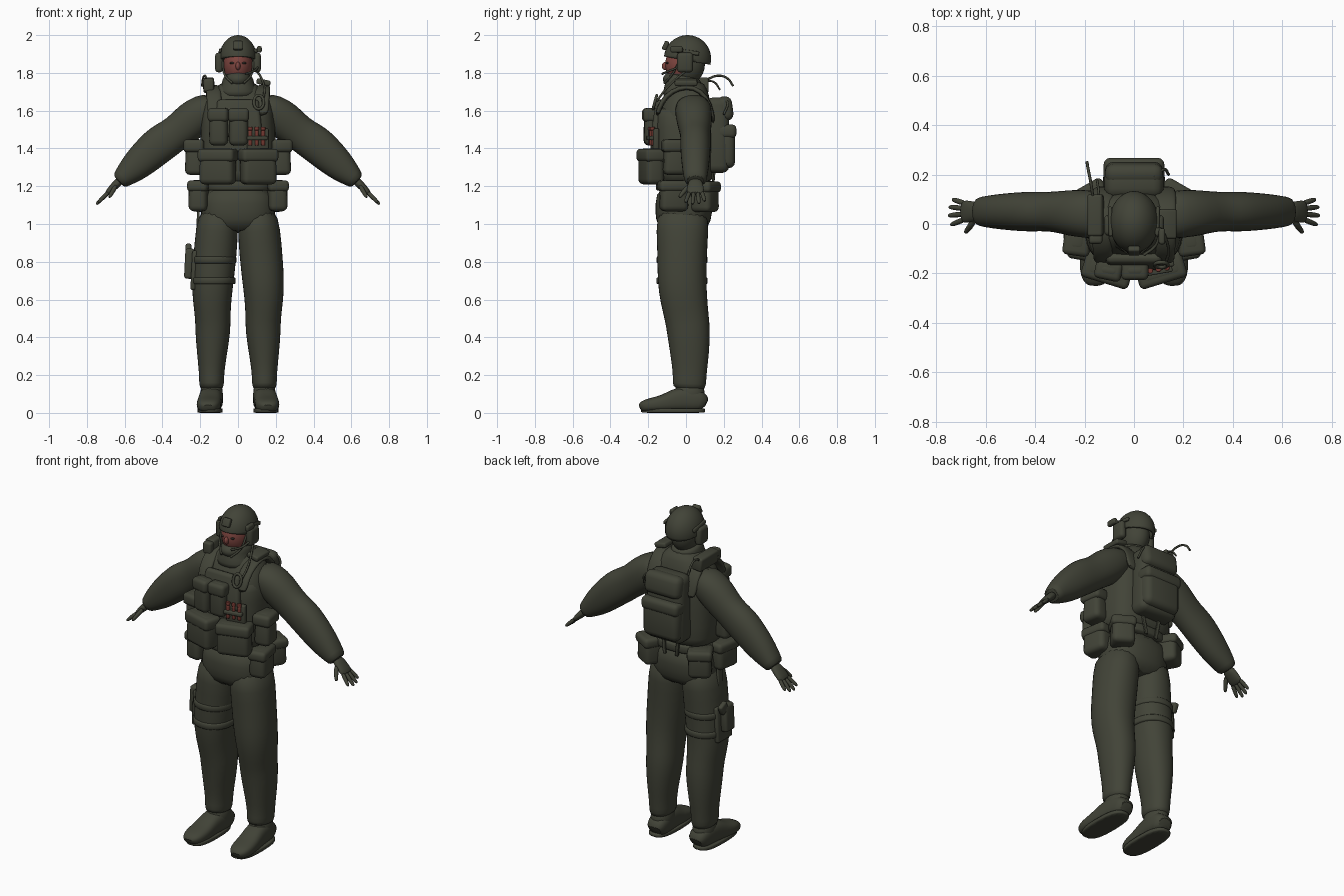
import bpy, bmesh, math
from mathutils import Vector, Euler

if "Cube" in bpy.data.objects:
    bpy.data.objects.remove(bpy.data.objects["Cube"])


def material(name, rgb):
    m = bpy.data.materials.new(name)
    m.use_nodes = True
    m.diffuse_color = (*rgb, 1)
    m.node_tree.nodes["Principled BSDF"].inputs["Base Color"].default_value = (*rgb, 1)
    return m


olive = material("dark olive", (0.054, 0.057, 0.039))
skin = material("reddish skin", (0.21, 0.06, 0.05))
red = material("shell red", (0.17, 0.04, 0.03))
dark = material("near black", (0.03, 0.025, 0.02))


def finish(name, bm, mat):
    bmesh.ops.recalc_face_normals(bm, faces=bm.faces[:])
    me = bpy.data.meshes.new(name)
    bm.to_mesh(me)
    bm.free()
    me.materials.append(mat)
    ob = bpy.data.objects.new(name, me)
    bpy.context.collection.objects.link(ob)
    bpy.ops.object.select_all(action='DESELECT')
    ob.select_set(True)
    bpy.context.view_layer.objects.active = ob
    bpy.ops.object.shade_smooth_by_angle(angle=math.radians(50))
    return ob


def box(name, c, size, rot=(0, 0, 0), bev=0.02, mat=olive, taper=1.0):
    """Rounded box, optionally narrowed at the top."""
    bm = bmesh.new()
    bmesh.ops.create_cube(bm, size=1)
    for v in bm.verts:
        k = taper if v.co.z > 0 else 1
        v.co = Vector((v.co.x * size[0] * k, v.co.y * size[1] * k, v.co.z * size[2]))
    bmesh.ops.bevel(bm, geom=bm.edges[:], offset=min(bev, min(size) * 0.42), segments=3,
                    profile=0.5, affect='EDGES', clamp_overlap=True)
    mtx = Euler([math.radians(a) for a in rot]).to_matrix()
    for v in bm.verts:
        v.co = mtx @ v.co + Vector(c)
    return finish(name, bm, mat)


def pouch(name, c, size, rz=0, taper=0.96):
    """Soft pouch with a closing flap and a tab."""
    box(name, c, size, (0, 0, rz), 0.028, taper=taper)
    x, y, z = c
    w, d, h = size
    box(name + "_flap", (x, y, z + h * 0.31), (w + 0.01, d + 0.012, h * 0.36), (0, 0, rz), 0.02)


def ball(name, c, r, mat=olive):
    bm = bmesh.new()
    bmesh.ops.create_uvsphere(bm, u_segments=32, v_segments=20, radius=1)
    for v in bm.verts:
        v.co = Vector([v.co[i] * r[i] + c[i] for i in range(3)])
    return finish(name, bm, mat)


def loft(name, rings, ref=(0, 1, 0), n=18, p=2.2, mat=olive):
    """Skin rings (x, y, z, half width, half depth along ref) into a smooth tube."""
    bm = bmesh.new()
    pts = [Vector(r[:3]) for r in rings]
    loops = []
    for i, r in enumerate(rings):
        t = (pts[min(i + 1, len(pts) - 1)] - pts[max(i - 1, 0)]).normalized()
        u = Vector(ref).cross(t).normalized()
        w = t.cross(u)
        loop = []
        for k in range(n):
            a = 2 * math.pi * k / n
            c, s = math.cos(a), math.sin(a)
            c = math.copysign(abs(c) ** (2 / p), c)
            s = math.copysign(abs(s) ** (2 / p), s)
            loop.append(bm.verts.new(pts[i] + u * r[3] * c + w * r[4] * s))
        loops.append(loop)
    for a, b in zip(loops, loops[1:]):
        for k in range(n):
            bm.faces.new((a[k], a[(k + 1) % n], b[(k + 1) % n], b[k]))
    bm.faces.new(loops[0])
    bm.faces.new(loops[-1])
    ob = finish(name, bm, mat)
    for f in ob.data.polygons:
        f.use_smooth = True
    ob.modifiers.new("soft", 'SUBSURF').levels = 1
    return ob


def cable(name, pts, r, mat=olive, cyclic=False):
    cu = bpy.data.curves.new(name, 'CURVE')
    cu.dimensions = '3D'
    cu.bevel_depth = r
    cu.bevel_resolution = 2
    cu.resolution_u = 6
    cu.use_fill_caps = True
    sp = cu.splines.new('BEZIER')
    sp.bezier_points.add(len(pts) - 1)
    for b, q in zip(sp.bezier_points, pts):
        b.co = q
        b.handle_left_type = b.handle_right_type = 'AUTO'
    sp.use_cyclic_u = cyclic
    cu.materials.append(mat)
    bpy.context.collection.objects.link(bpy.data.objects.new(name, cu))


# Torso, vest, hips and collar
loft("torso", [(0, -.01, 1.14, .18, .14), (0, -.01, 1.3, .19, .14), (0, -.01, 1.45, .2, .145),
               (0, -.01, 1.58, .2, .145), (0, .01, 1.67, .17, .125), (0, .01, 1.72, .12, .1),
               (0, .01, 1.76, .08, .08)], p=2.5)
loft("vest", [(0, -.01, 1.21, .195, .15), (0, -.01, 1.25, .2, .155), (0, -.01, 1.45, .205, .16),
              (0, -.01, 1.58, .195, .16), (0, -.01, 1.63, .165, .15)], p=2.9)
loft("hips", [(0, -.015, .95, .17, .12), (0, -.015, 1.02, .2, .15), (0, -.01, 1.1, .2, .155),
              (0, -.01, 1.21, .185, .145)], p=2.4)
loft("belt", [(0, -.01, z, .192, .152) for z in (1.175, 1.18, 1.225, 1.23)], p=2.4)
loft("collar", [(0, -.01, 1.67, .12, .115), (0, -.015, 1.71, .105, .11), (0, -.015, 1.74, .085, .095),
                (0, -.01, 1.765, .085, .095), (0, -.005, 1.79, .07, .08)])
box("chest_plate", (0, -.15, 1.56), (.26, .05, .2), (-8, 0, 0), .02, taper=.85)

# Helmet
helmet = bmesh.new()
bmesh.ops.create_uvsphere(helmet, u_segments=32, v_segments=24, radius=1)
for v in helmet.verts:
    v.co = Vector((v.co.x * .1, v.co.y * .125 + .008, v.co.z * .125 + 1.875))
bmesh.ops.bisect_plane(helmet, geom=helmet.verts[:] + helmet.edges[:] + helmet.faces[:],
                       plane_co=(0, 0, 1.866), plane_no=(0, .18, 1), clear_inner=True)
helmet = finish("helmet", helmet, olive)
helmet.modifiers.new("shell", 'SOLIDIFY').thickness = .012
box("helmet_mount", (0, -.108, 1.945), (.05, .025, .05), (-25, 0, 0), .008)
box("helmet_light", (.113, -.05, 1.925), (.026, .065, .034), bev=.01)
box("light_bracket", (.1, -.03, 1.92), (.03, .03, .02), bev=.006)

# Head with an exposed face band above a lower-face mask
head = ball("head", (0, -.005, 1.845), (.078, .105, .11))
head.data.materials.append(skin)
for f in head.data.polygons:
    if f.center.y < -.03 and 1.8 < f.center.z < 1.9:
        f.material_index = 1
ball("nose", (0, -.108, 1.836), (.013, .02, .022), skin)
ball("face_mask", (0, -.032, 1.766), (.068, .09, .05))

for s, side in ((1, "left"), (-1, "right")):
    # Headset, eyes and helmet fittings
    ball(side + "_eye", (s * .03, -.098, 1.852), (.015, .008, .006), dark)
    box(side + "_ear_cup", (s * .1, -.005, 1.855), (.042, .085, .105), bev=.02)
    box(side + "_helmet_rail", (s * .096, .01, 1.91), (.014, .12, .022), (-8, s * -12, 0), .005)
    cable(side + "_chin_strap", [(s * .082, -.03, 1.87), (s * .07, -.075, 1.79), (s * .03, -.115, 1.745)], .006)

    # Arm and hand
    loft(side + "_arm", [(s * x, y, z, a, b) for x, y, z, a, b in (
        (.11, .03, 1.63, .07, .09), (.18, .04, 1.6, .095, .1), (.25, .045, 1.545, .105, .095),
        (.32, .05, 1.485, .092, .082), (.38, .05, 1.445, .1, .08), (.43, .05, 1.41, .1, .082),
        (.5, .05, 1.345, .092, .077), (.56, .05, 1.29, .078, .07), (.61, .05, 1.245, .055, .062),
        (.635, .05, 1.222, .045, .056))])
    loft(side + "_palm", [(s * x, .05, z, a, b) for x, z, a, b in (
        (.62, 1.235, .024, .034), (.65, 1.205, .022, .042), (.68, 1.175, .018, .047),
        (.698, 1.157, .012, .043))])
    fingers = [(.02, -.004, .9), (.041, .034, 1.05), (.062, .069, 1), (.083, .1, .8)]
    for i, (y0, y1, k) in enumerate(fingers):
        loft(f"{side}_finger_{i + 1}", [
            (s * (.682 + .066 * k * t), y0 + (y1 - y0) * t, 1.172 - .066 * k * t, r, r)
            for t, r in ((0, .012), (.5, .012), (.85, .0105), (1, .006))], n=8)
    loft(side + "_thumb", [(s * .645, .02, 1.205, .014, .016), (s * .662, -.01, 1.175, .013, .013),
                           (s * .678, -.03, 1.148, .011, .011), (s * .682, -.036, 1.14, .006, .006)], n=8)

    # Trouser leg and cuff
    loft(side + "_leg", [(s * x, y, z, a, b) for x, y, z, a, b in (
        (.1, -.015, 1.09, .1, .14), (.112, -.02, .96, .115, .14), (.122, -.02, .83, .115, .132),
        (.134, -.022, .7, .113, .132), (.138, -.012, .6, .104, .126), (.133, .005, .5, .094, .118),
        (.133, .014, .43, .095, .116), (.138, .02, .31, .08, .104), (.14, .02, .21, .067, .09),
        (.14, .018, .15, .067, .09), (.14, .015, .12, .06, .082))])
    # Boot: ankle shaft, foot and sole
    loft(side + "_boot_shaft", [(s * .14, .02, .17, .055, .075), (s * .14, .02, .1, .062, .082),
                                (s * .138, .02, .03, .06, .08)])
    loft(side + "_boot_foot", [(s * x, y, h * .5 + .004, h * .5, w) for x, y, h, w in (
        (.137, .105, .07, .045), (.138, .08, .12, .06), (.142, 0, .14, .063), (.148, -.06, .125, .062),
        (.152, -.12, .09, .066), (.156, -.19, .075, .066), (.158, -.23, .06, .05),
        (.158, -.245, .04, .03))], ref=(1, 0, 0), p=2.7)
    loft(side + "_sole", [(s * .148, -.068, z, .068, .172) for z in (0, .003, .022, .025)], p=2.8)

    # Vest straps over the shoulder
    loft(side + "_shoulder_strap", [(s * x, y, z, .014, w) for x, y, z, w in (
        (.125, -.155, 1.57, .04), (.125, -.13, 1.65, .04), (.13, -.075, 1.705, .04),
        (.13, 0, 1.73, .042), (.13, .08, 1.71, .042), (.125, .13, 1.63, .045),
        (.12, .145, 1.53, .045))], ref=(1, 0, 0), n=12, p=3)

    # Vest and belt pouches
    pouch(side + "_front_pouch", (s * .107, -.185, 1.305), (.19, .1, .19), s * 17)
    pouch(side + "_side_pouch", (s * .228, -.06, 1.355), (.1, .125, .19), s * 8, .85)
    pouch(side + "_belt_pouch", (s * .205, -.065, 1.15), (.1, .15, .165), s * 10)
    pouch(side + "_rear_pouch", (s * .165, .1, 1.145), (.13, .12, .165), s * -30)
    box(side + "_pack_strap", (s * .045, .145, 1.22), (.02, .012, .12), (s * 5, s * 8, 0), .004)

# Magazine pouches on the chest
for i, (x, rz) in enumerate(((-.103, -12), (.003, 0))):
    pouch(f"magazine_pouch_{i + 1}", (x, -.188, 1.515), (.1, .065, .2), rz)

# Shell holder
box("shell_panel", (.105, -.165, 1.45), (.115, .03, .11), (0, 0, 10), .008)
for i in range(3):
    x, y = .065 + .034 * i, -.188 + .006 * i
    loft(f"shell_{i + 1}", [(x, y, z, .011, .011) for z in (1.415, 1.418, 1.495, 1.498)], n=10, mat=red)
    loft(f"shell_cap_{i + 1}", [(x, y, z, .013, .013) for z in (1.495, 1.498, 1.511, 1.514)], n=10, mat=red)
box("shell_loop", (.1, -.186, 1.455), (.11, .032, .022), (0, 0, 10), .006)

# Backpack
box("backpack", (0, .165, 1.47), (.25, .13, .4), bev=.04, taper=.95)
box("backpack_top_pocket", (0, .205, 1.61), (.235, .085, .13), (8, 0, 0), .035)
box("backpack_lower_pocket", (0, .21, 1.405), (.235, .1, .22), bev=.035)
box("backpack_pocket_flap", (0, .213, 1.49), (.245, .108, .075), bev=.025)

# Radio, aerials, talk switch and cables
box("radio", (-.155, .035, 1.735), (.062, .17, .08), (0, -6, 0), .012)
box("radio_front", (-.155, -.06, 1.735), (.055, .04, .07), bev=.012)
cable("aerial", [(-.165, .1, 1.76), (-.175, .17, 1.785), (-.185, .22, 1.77), (-.19, .25, 1.73)], .006)
cable("short_aerial", [(-.14, .1, 1.76), (-.145, .15, 1.75), (-.15, .18, 1.71)], .005)
box("talk_switch", (.135, 0, 1.75), (.075, .12, .03), (0, 12, 0), .01)
cable("headset_cable", [(.1, .0, 1.81), (.125, -.05, 1.77), (.14, -.11, 1.71), (.13, -.155, 1.65)], .006)
cable("cable_loop", [(.11 + .026 * math.cos(a), -.165 + .01 * math.sin(a), 1.645 + .036 * math.sin(a))
                     for a in (0, 1.57, 3.14, 4.71)], .008, cyclic=True)
cable("microphone_boom", [(.105, -.04, 1.83), (.085, -.09, 1.81), (.04, -.125, 1.795)], .006)
cable("pack_hose", [(.08, .19, 1.67), (.12, .22, 1.64), (.14, .2, 1.58)], .006)

# Thigh holster with pistol grip and leg straps
box("holster_panel", (-.232, -.02, .755), (.03, .14, .21), (0, 3, 0), .012)
box("holster", (-.257, -.025, .79), (.05, .085, .16), (0, 3, 0), .015)
box("pistol_grip", (-.262, .02, .86), (.03, .06, .06), (-25, 0, 0), .01)
box("holster_hanger", (-.215, -.02, .96), (.014, .045, .25), (0, 3, 0), .005)
for i, z in enumerate((.81, .7)):
    loft(f"leg_strap_{i + 1}", [(-.127 - .004 * i, -.021, z + d, .12, .138)
                                for d in (-.02, -.017, .017, .02)])
